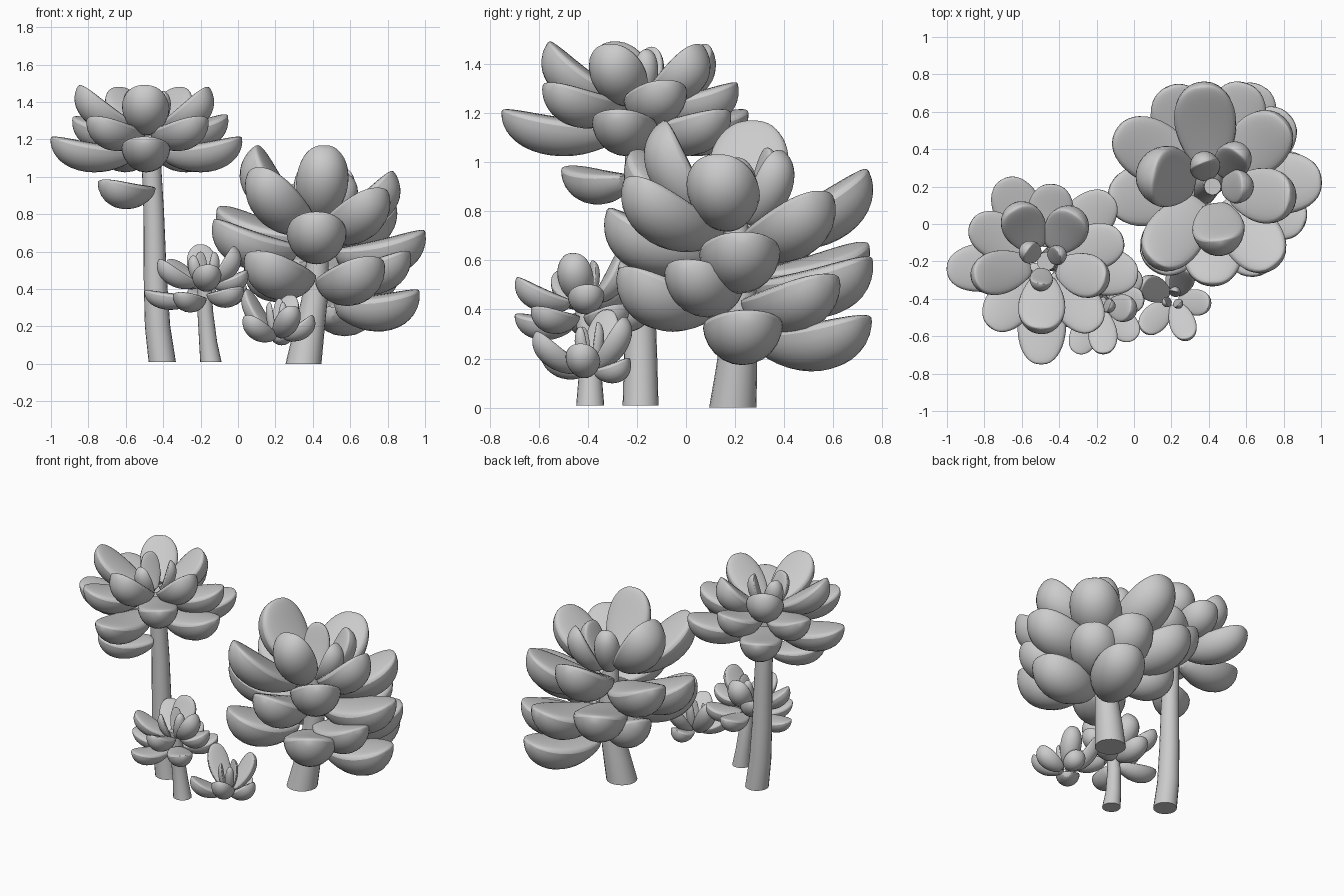
import bpy, bmesh, math
from mathutils import Vector

# Leaf outline: (position along leaf, width factor, depth factor)
PROFILE = [(0.0, .40, .42), (.10, .60, .64), (.26, .85, .88), (.44, .99, 1.0), (.62, 1.0, 1.02),
           (.78, .89, .92), (.90, .67, .70), (.97, .40, .38)]
SIDES = 12


def finish(bm, name, subdiv=0):
    bmesh.ops.recalc_face_normals(bm, faces=bm.faces)
    mesh = bpy.data.meshes.new(name)
    bm.to_mesh(mesh)
    bm.free()
    ob = bpy.data.objects.new(name, mesh)
    bpy.context.collection.objects.link(ob)
    if subdiv:
        ob.modifiers.new("smooth", 'SUBSURF').levels = subdiv
        ob.modifiers["smooth"].render_levels = subdiv
    bpy.ops.object.select_all(action='DESELECT')
    bpy.context.view_layer.objects.active = ob
    ob.select_set(True)
    bpy.ops.object.shade_smooth_by_angle(angle=math.radians(50))
    return ob


def bridge(bm, rings):
    for a, b in zip(rings, rings[1:]):
        n = len(a)
        for i in range(n):
            bm.faces.new((a[i], a[(i + 1) % n], b[(i + 1) % n], b[i]))


def leaf(bm, base, tip, half_width):
    """Fleshy spoon leaf: nearly flat top, swollen underside, blunt tip."""
    base, tip = Vector(base), Vector(tip)
    d = tip - base
    length = d.length * 1.01
    d.normalize()
    side = Vector((0, 0, 1)).cross(d).normalized()
    up = d.cross(side)
    depth = half_width * 1.08
    rings = []
    for t, fw, fd in PROFILE:
        sag = -0.14 * half_width * math.sin(math.pi * t)
        ring = []
        for i in range(SIDES):
            a = math.tau * i / SIDES
            c, s = math.cos(a), math.sin(a)
            # top bulges a little, underside a lot
            h = s * (half_width * .2 * fw if s > 0 else depth * fd)
            ring.append(bm.verts.new(base + d * length * t + side * c * half_width * 1.06 * fw
                                     + up * (h + sag)))
        rings.append(ring)
    bridge(bm, rings)
    bm.faces.new(rings[0])
    end = bm.verts.new(base + d * length)
    for i in range(SIDES):
        bm.faces.new((rings[-1][i], rings[-1][(i + 1) % SIDES], end))


def rosette(name, axis, half_width, leaves, offset=.55):
    """leaves: (tip x, tip y, tip z, base z, width scale)"""
    bm = bmesh.new()
    for x, y, z, bz, s in leaves:
        reach = Vector((x - axis[0], y - axis[1], 0))
        out = reach.normalized() * min(half_width * offset, reach.length * .3)
        leaf(bm, (axis[0] + out.x, axis[1] + out.y, bz), (x, y, z), half_width * s)
    finish(bm, name, 1)


def stem(name, points):
    """points: (x, y, z, radius)"""
    bm = bmesh.new()
    rings = []
    for x, y, z, r in points:
        rings.append([bm.verts.new((x + r * math.cos(math.tau * i / 20),
                                    y + r * math.sin(math.tau * i / 20), z)) for i in range(20)])
    bridge(bm, rings)
    bm.faces.new(rings[0])
    bm.faces.new(rings[-1])
    finish(bm, name)


# Stems
stem("tall_stem", [(-.405, -.185, .01, .073), (-.43, -.185, .2, .068), (-.442, -.188, .45, .062),
                   (-.45, -.19, .8, .055), (-.47, -.2, 1.22, .05)])
stem("large_stem", [(.35, .19, 0, .096), (.375, .205, .15, .085), (.41, .22, .35, .07),
                    (.425, .22, .55, .06), (.42, .2, .8, .045)])
stem("small_stem", [(-.145, -.39, .01, .057), (-.16, -.39, .12, .048), (-.175, -.4, .28, .042),
                    (-.18, -.42, .46, .035)])

# Tall rosette: bottom, middle, upper tiers, bud, and one stray low leaf
rosette("tall_rosette_leaves", (-.48, -.2), .13, [
    (-1.0, -.25, 1.21, 1.14, 1), (-.5, -.75, 1.21, 1.14, 1), (.02, -.28, 1.21, 1.14, 1),
    (-.12, .15, 1.21, 1.14, 1), (-.70, .24, 1.21, 1.14, 1),
    (-.77, -.55, 1.32, 1.24, .95), (-.2, -.56, 1.32, 1.24, .95), (-.06, -.08, 1.33, 1.24, .95),
    (-.43, .21, 1.32, 1.24, .95), (-.87, .01, 1.32, 1.24, .95),
    (-.5, -.56, 1.49, 1.27, .97), (-.85, -.29, 1.49, 1.27, .9), (-.16, -.31, 1.48, 1.27, .9),
    (-.64, .08, 1.48, 1.27, .9), (-.31, .05, 1.48, 1.27, .9),
    (-.57, -.14, 1.47, 1.24, .48), (-.40, -.16, 1.46, 1.24, .42), (-.5, -.32, 1.45, 1.24, .48)])
rosette("tall_stray_leaf", (-.45, -.22), .115, [(-.72, -.475, .98, .94, 1)], .2)

# Large rosette, from crown down to the lowest leaves
rosette("large_rosette_leaves", (.42, .2), .165, [
    (.10, .27, 1.17, .80, 1), (.46, -.09, 1.17, .78, .85), (.83, .13, 1.03, .77, .9),
    (.36, .74, .97, .72, 1), (.11, -.2, 1.05, .74, .95),
    (.42, -.32, .81, .63, .97), (.75, -.22, .94, .71, .95), (.80, .55, .88, .68, .97),
    (-.09, .5, .84, .68, 1), (-.13, .13, .77, .62, 1),
    (.18, .73, .67, .54, 1), (.6, .75, .61, .5, 1), (1.0, .23, .71, .6, 1),
    (.91, 0, .6, .48, .9), (.1, -.24, .6, .46, 1), (.71, -.25, .57, .43, 1),
    (.83, .58, .54, .43, .95), (.97, .25, .39, .33, .98), (.68, .74, .37, .3, .98),
    (.07, .45, .56, .44, .9),
    (.37, .33, 1.06, .75, .5), (.56, .38, 1.05, .75, .6), (.58, .2, 1.02, .75, .55)])

# Small stemmed rosette
rosette("small_rosette_leaves", (-.18, -.42), .078, [
    (-.5, -.4, .39, .36, .95), (-.31, -.69, .38, .35, 1), (.01, -.61, .41, .37, 1),
    (.03, -.26, .42, .37, 1), (-.2, -.14, .42, .37, 1),
    (-.16, -.69, .53, .43, 1), (-.42, -.5, .56, .43, .95), (.05, -.4, .5, .43, .95),
    (-.36, -.22, .56, .43, .95), (-.02, -.46, .63, .44, .95), (-.2, -.27, .64, .44, 1),
    (-.24, -.48, .58, .42, .5), (-.13, -.44, .6, .42, .5), (-.2, -.38, .6, .42, .45)])

# Small ground rosette
rosette("ground_rosette_leaves", (.21, -.4), .07, [
    (.05, -.32, .4, .16, 1), (.28, -.25, .37, .16, .95), (.29, -.61, .31, .16, 1),
    (.4, -.43, .26, .15, 1), (.05, -.57, .26, .15, 1.05), (.25, -.23, .2, .15, .95),
    (.17, -.42, .33, .15, .4), (.24, -.43, .33, .15, .4), (.22, -.36, .35, .15, .45)], .35)
